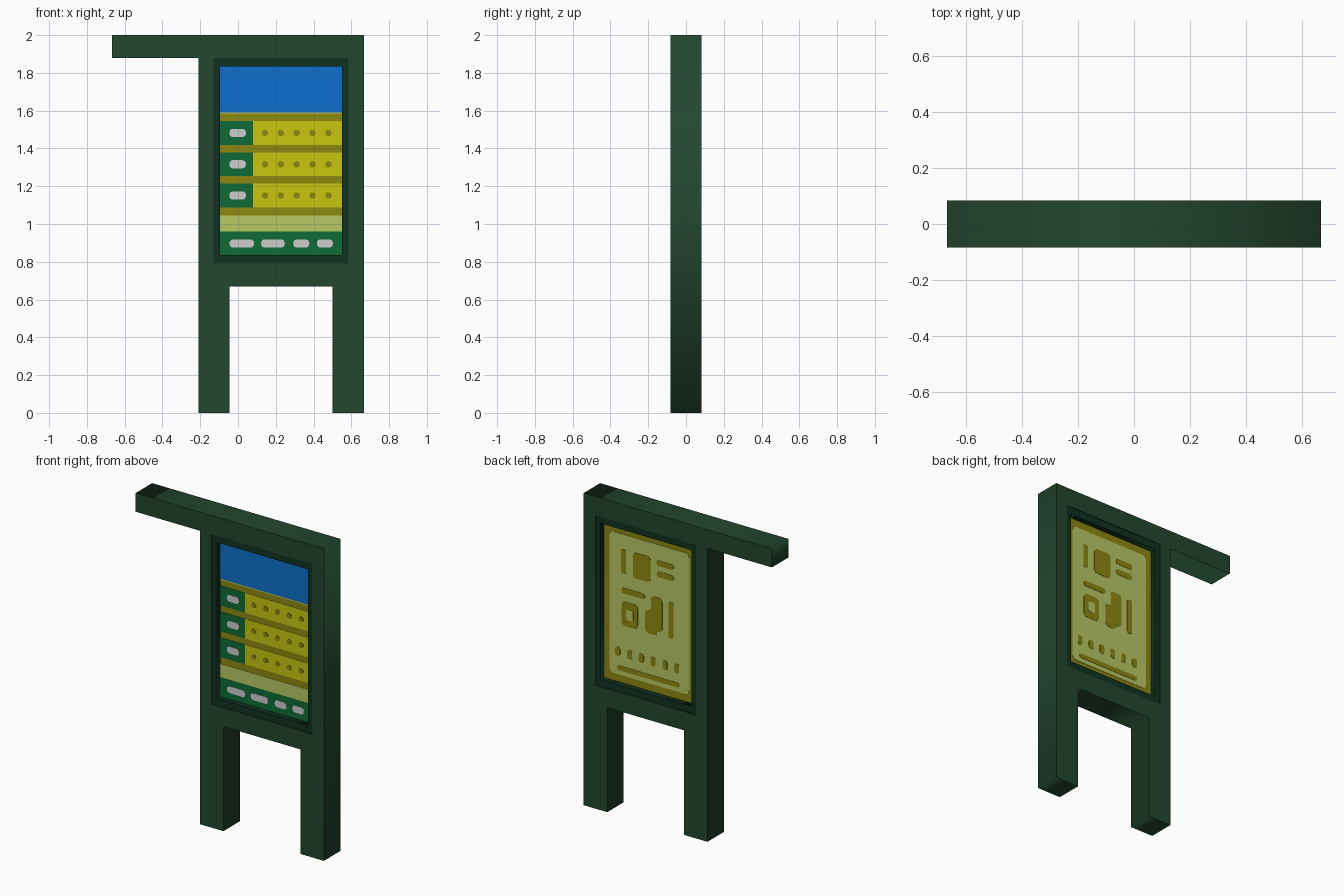
import bpy, bmesh, math

if "Cube" in bpy.data.objects:
    bpy.data.objects.remove(bpy.data.objects["Cube"])


def srgb(c):
    c /= 255
    return c / 12.92 if c <= 0.04045 else ((c + 0.055) / 1.055) ** 2.4


def material(name, r, g, b):
    m = bpy.data.materials.new(name)
    m.diffuse_color = (srgb(r), srgb(g), srgb(b), 1)
    m.use_nodes = True
    m.node_tree.nodes["Principled BSDF"].inputs["Base Color"].default_value = m.diffuse_color
    return m


FRAME = material("frame green", 35, 71, 47)
TRIM = material("dark trim green", 16, 50, 33)
BLUE = material("sign blue", 13, 111, 207)
OLIVE = material("olive", 142, 136, 16)
YELLOW = material("yellow", 202, 198, 16)
GREEN = material("sign green", 14, 108, 54)
GREY = material("light grey", 206, 206, 206)
LIME = material("pale lime", 184, 200, 100)


def box_outline(x0, x1, z0, z1):
    return [(x0, z0), (x1, z0), (x1, z1), (x0, z1)]


def profile(name, loops, half_depth, mat):
    """Filled front outline (later loops are holes), extruded along y."""
    cu = bpy.data.curves.new(name, 'CURVE')
    cu.dimensions = '2D'
    cu.fill_mode = 'BOTH'
    cu.extrude = half_depth
    for pts in loops:
        s = cu.splines.new('POLY')
        s.points.add(len(pts) - 1)
        for p, (x, z) in zip(s.points, pts):
            p.co = (x, z, 0, 1)
        s.use_cyclic_u = True
    cu.materials.append(mat)
    ob = bpy.data.objects.new(name, cu)
    ob.rotation_euler.x = math.pi / 2
    bpy.context.collection.objects.link(ob)
    bpy.ops.object.select_all(action='DESELECT')
    ob.select_set(True)
    bpy.context.view_layer.objects.active = ob
    bpy.ops.object.convert(target='MESH')


def rounded(x, z, w, h, r, seg=4):
    """Rounded rectangle outline given by centre and size."""
    if r <= 0:
        return box_outline(x - w / 2, x + w / 2, z - h / 2, z + h / 2)
    pts = []
    for i, (sx, sz) in enumerate([(1, 1), (-1, 1), (-1, -1), (1, -1)]):
        cx, cz = x + sx * (w / 2 - r), z + sz * (h / 2 - r)
        for k in range(seg + 1):
            a = (i + k / seg) * math.pi / 2
            pts.append((cx + r * math.cos(a), cz + r * math.sin(a)))
    return pts


def plates(name, items, mat, side, level):
    """Thin plates on the board; side -1 is front, +1 is back."""
    bm = bmesh.new()
    y0, y1 = side * BOARD, side * (BOARD + 0.002 * level)
    for x, z, w, h, r in items:
        pts = rounded(x, z, w, h, r)
        a = [bm.verts.new((px, y0, pz)) for px, pz in pts]
        b = [bm.verts.new((px, y1, pz)) for px, pz in pts]
        bm.faces.new(b)
        n = len(pts)
        for i in range(n):
            j = (i + 1) % n
            if (a[i].co - a[j].co).length > 1e-6:
                bm.faces.new((a[i], a[j], b[j], b[i]))
    bmesh.ops.remove_doubles(bm, verts=bm.verts, dist=1e-6)
    bmesh.ops.recalc_face_normals(bm, faces=bm.faces)
    # open plates: make sure the visible face points outwards
    for f in bm.faces:
        if abs(f.normal.y) > 0.9 and f.normal.y * side < 0:
            bmesh.ops.reverse_faces(bm, faces=bm.faces)
            break
    me = bpy.data.meshes.new(name)
    bm.to_mesh(me)
    bm.free()
    me.materials.append(mat)
    bpy.context.collection.objects.link(bpy.data.objects.new(name, me))


BOARD = 0.043
X0, X1, Z0, Z1 = -0.095, 0.55, 0.835, 1.835
CX, W = (X0 + X1) / 2, X1 - X0
OPENING = box_outline(-0.13, 0.585, 0.79, 1.88)

# Post frame with two legs and a side arm
profile("post_frame", [[(-0.21, 0), (-0.045, 0), (-0.045, 0.67), (0.50, 0.67),
                        (0.50, 0), (0.667, 0), (0.667, 2), (-0.667, 2),
                        (-0.667, 1.88), (-0.21, 1.88)], OPENING], 0.083, FRAME)
# Dark trim around the display and the board inside it
profile("display_trim", [OPENING, box_outline(X0, X1, Z0, Z1)], 0.078, TRIM)
profile("display_board", [box_outline(X0, X1, Z0, Z1)], BOARD, OLIVE)

# Front: header, rows with badges and dots, footer
ROWS = [1.482, 1.316, 1.151]
plates("header_panel", [(CX, 1.7125, W, 0.245, 0)], BLUE, -1, 1)
plates("pale_strips", [(CX, 1.0025, W, 0.085, 0), (CX, 1.587, W, 0.006, 0)], LIME, -1, 1)
plates("row_panels", [(0.315, z, 0.47, 0.126, 0) for z in ROWS], YELLOW, -1, 1)
plates("green_panels", [(-0.0075, z, 0.175, 0.126, 0) for z in ROWS]
       + [(CX, 0.8975, W, 0.125, 0)], GREEN, -1, 1)
plates("row_dots", [(0.143 + 0.0838 * i, z, 0.034, 0.034, 0.017)
                    for z in ROWS for i in range(5)], OLIVE, -1, 2)
plates("grey_pills", [(-0.002, z, 0.088, 0.044, 0.02) for z in ROWS]
       + [(x, 0.897, w, 0.044, 0.02) for x, w in
          [(0.02, 0.13), (0.185, 0.125), (0.335, 0.085), (0.46, 0.085)]], GREY, -1, 2)

# Back: notice sheet with abstract marks
plates("notice_sheet", [(CX, 1.335, 0.565, 0.905, 0.03)], LIME, 1, 1)
marks = [(0.41, 1.617, 0.035, 0.155, 0.012), (0.282, 1.613, 0.125, 0.165, 0.025),
         (0.115, 1.67, 0.12, 0.036, 0.015), (0.115, 1.60, 0.12, 0.036, 0.015),
         (0.342, 1.43, 0.165, 0.036, 0.015), (0.367, 1.283, 0.115, 0.155, 0.025),
         (0.176, 1.34, 0.08, 0.22, 0.025), (0.215, 1.278, 0.085, 0.15, 0.025),
         (0.073, 1.329, 0.034, 0.23, 0.012), (0.236, 0.926, 0.44, 0.03, 0.013)]
marks += [(0.452 - 0.0836 * i, 1.03, 0.035, 0.06, 0.014) for i in range(6)]
plates("notice_marks", marks, OLIVE, 1, 2)
plates("mark_hole", [(0.365, 1.283, 0.05, 0.07, 0.015)], LIME, 1, 3)
